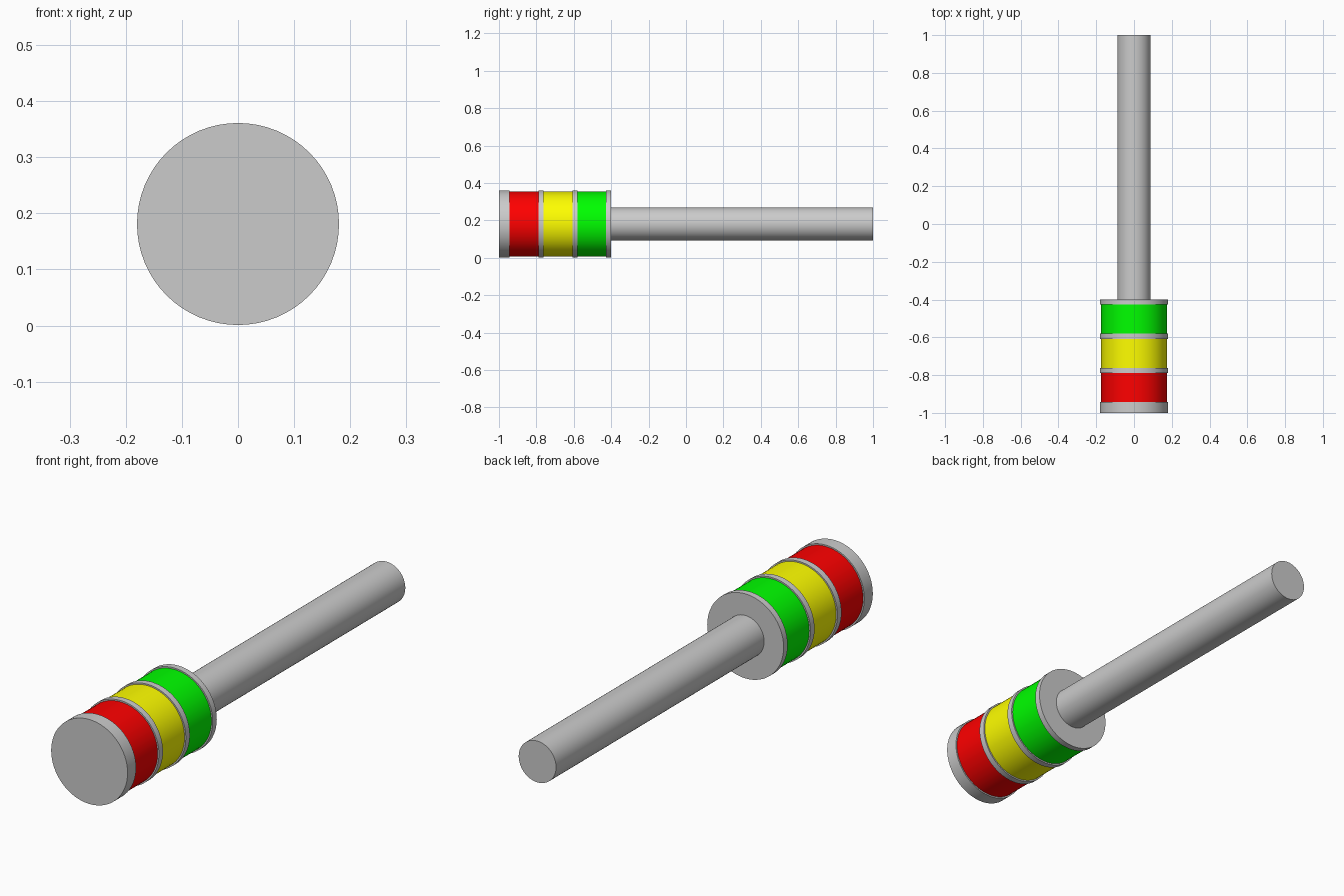
import bpy
from math import pi, radians

if "Cube" in bpy.data.objects:
    bpy.data.objects.remove(bpy.data.objects["Cube"])

AXIS_Z = 0.181


def rod(name, radius, y0, y1, color=None):
    """Cylinder lying along y from y0 to y1."""
    bpy.ops.mesh.primitive_cylinder_add(
        vertices=64, radius=radius, depth=y1 - y0,
        location=(0, (y0 + y1) / 2, AXIS_Z), rotation=(pi / 2, 0, 0))
    obj = bpy.context.object
    obj.name = name
    bpy.ops.object.shade_smooth_by_angle(angle=radians(30))
    if color:
        mat = bpy.data.materials.new(name + "_paint")
        mat.diffuse_color = (*color, 1)
        mat.use_nodes = True
        mat.node_tree.nodes["Principled BSDF"].inputs["Base Color"].default_value = mat.diffuse_color
        obj.data.materials.append(mat)
    return obj


# Thin handle and wide end cap
rod("handle", 0.088, -0.405, 1.0)
rod("end_cap", 0.18, -1.0, -0.943)

# Coloured bands, each followed by a slightly raised grey ring
bands = [("red", (1, 0, 0)), ("yellow", (1, 1, 0)), ("green", (0, 1, 0))]
for i, (label, color) in enumerate(bands):
    start = -0.943 + i * 0.181
    rod(label + "_band", 0.174, start, start + 0.154, color)
    rod(label + "_ring", 0.18, start + 0.154, start + 0.181)
